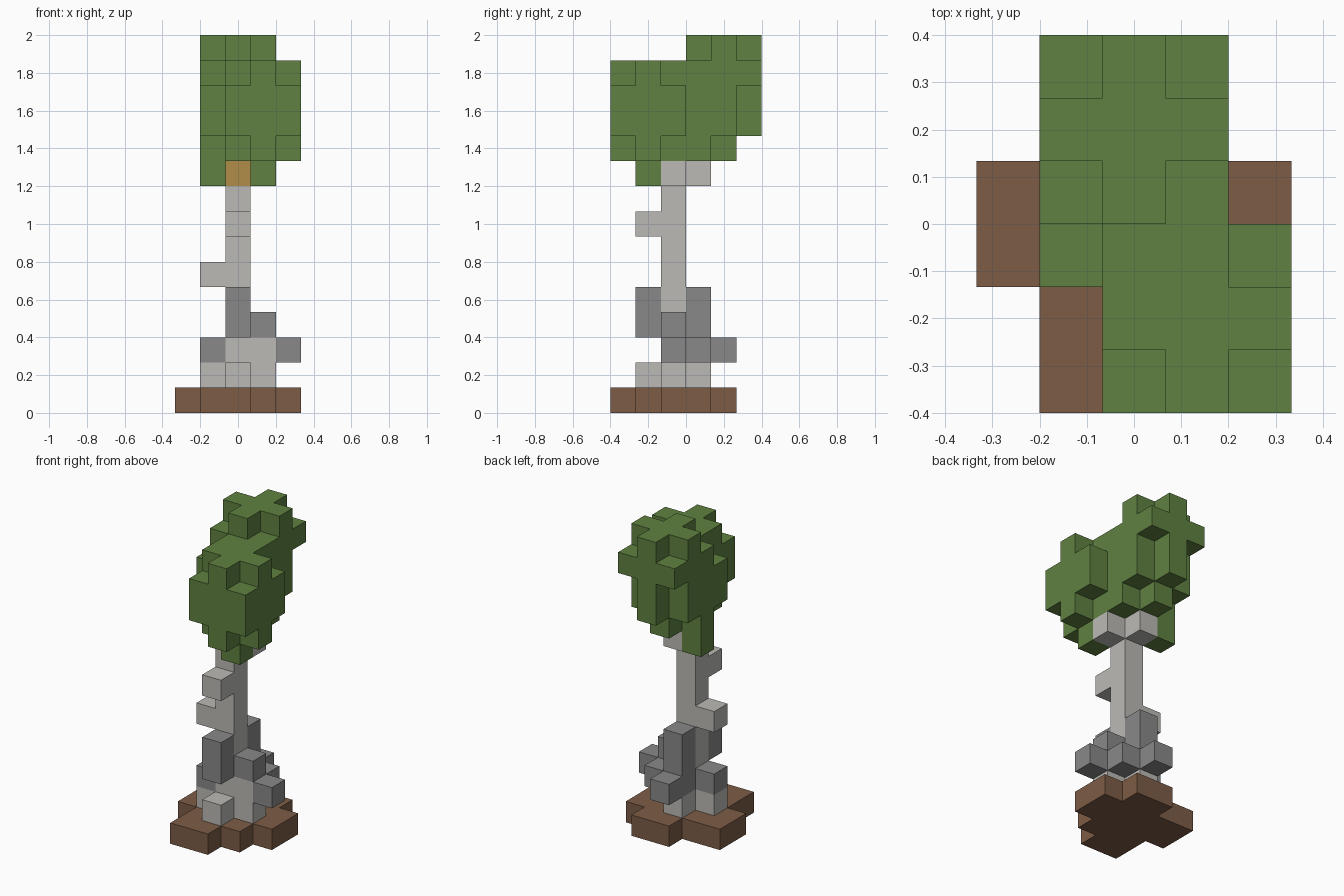
import bpy
import bmesh
from mathutils import Vector

default_cube = bpy.data.objects.get("Cube")
if default_cube:
    bpy.data.objects.remove(default_cube, do_unlink=True)

UNIT = 2 / 15                      # edge of one block
GRID_CENTRE = Vector((2.5, 3, 0))  # block grid point that lies on the origin


def make_material(name, colour):
    material = bpy.data.materials.new(name)
    material.use_nodes = True
    rgba = (*colour, 1)
    material.diffuse_color = rgba
    shader = material.node_tree.nodes["Principled BSDF"]
    shader.inputs["Base Color"].default_value = rgba
    shader.inputs["Roughness"].default_value = 1
    return material


def block(xs, ys, zs):
    """Set of cells; each argument is one index or an inclusive (first, last) pair."""
    spans = []
    for span in (xs, ys, zs):
        first, last = span if isinstance(span, tuple) else (span, span)
        spans.append(range(first, last + 1))
    return {(x, y, z) for x in spans[0] for y in spans[1] for z in spans[2]}


def cross(x, y, zs):
    """Plus-shaped layer centred on one cell."""
    return block((x - 1, x + 1), y, zs) | block(x, (y - 1, y + 1), zs)


def build_part(name, cells, occupied, material):
    """Mesh of the cell faces that are not covered by a neighbouring cell."""
    bm = bmesh.new()
    corners = {}

    def corner(point):
        key = tuple(round(value) for value in point)
        if key not in corners:
            corners[key] = bm.verts.new((Vector(key) - GRID_CENTRE) * UNIT)
        return corners[key]

    for cell in sorted(cells):
        middle = Vector(cell) + Vector((0.5, 0.5, 0.5))
        for axis in range(3):
            for sign in (-1, 1):
                normal = Vector((0, 0, 0))
                normal[axis] = sign
                neighbour = tuple(round(c + n) for c, n in zip(cell, normal))
                if neighbour in occupied:
                    continue
                side = Vector((0, 0, 0))
                side[(axis + 1) % 3] = 1
                up = normal.cross(side)
                loop = (-side - up, side - up, side + up, up - side)
                bm.faces.new([corner(middle + (normal + p) / 2) for p in loop])
    mesh = bpy.data.meshes.new(name)
    bm.to_mesh(mesh)
    bm.free()
    mesh.materials.append(material)
    part = bpy.data.objects.new(name, mesh)
    bpy.context.collection.objects.link(part)


leaf_green = make_material("leaf green", (0.115, 0.22, 0.052))
soil_brown = make_material("soil brown", (0.205, 0.107, 0.061))
pale_bark = make_material("pale bark", (0.50, 0.49, 0.465))
stone_grey = make_material("stone grey", (0.25, 0.25, 0.25))
cut_wood = make_material("cut wood", (0.44, 0.27, 0.065))

# Irregular patch of soil
soil = (block((1, 2), 0, 0) | block((1, 3), 1, 0)
        | block((0, 4), (2, 3), 0) | block((2, 3), 4, 0))

# Trunk with flared roots, two stubs and upper forks
trunk = (block(2, 2, (1, 8)) | cross(2, 2, 1) | block(3, 2, 2)
         | block(1, 2, 5) | block(2, 1, 7)
         | block(3, 2, 9) | block(2, 3, 9))
heartwood = block(2, 2, 9)

# Darker growth wrapped around the lower trunk
collar = (block(2, 1, (3, 4)) | block(2, 3, (2, 4)) | block(2, 4, 2)
          | block(3, 3, 2) | block(1, 2, 2) | block(4, 2, 2) | block(3, 2, 3))

# Front lobe, core and back lobe of the crown
front_lobe = (cross(3, 1, (10, 13)) | block((2, 4), (0, 2), (11, 12))
              | block(3, 1, 9))
crown_core = (block((1, 3), (2, 4), (11, 12)) | cross(2, 3, 10)
              | block(1, 3, 9) | block(2, 2, 13))
back_lobe = (cross(2, 4, (11, 14)) | block((1, 3), (3, 5), 13))
crown = front_lobe | crown_core | back_lobe

parts = (
    ("soil", soil, soil_brown),
    ("trunk", trunk, pale_bark),
    ("heartwood", heartwood, cut_wood),
    ("root_collar", collar, stone_grey),
    ("crown", crown, leaf_green),
)
occupied = set().union(*(cells for _, cells, _ in parts))
for name, cells, material in parts:
    build_part(name, cells, occupied, material)
